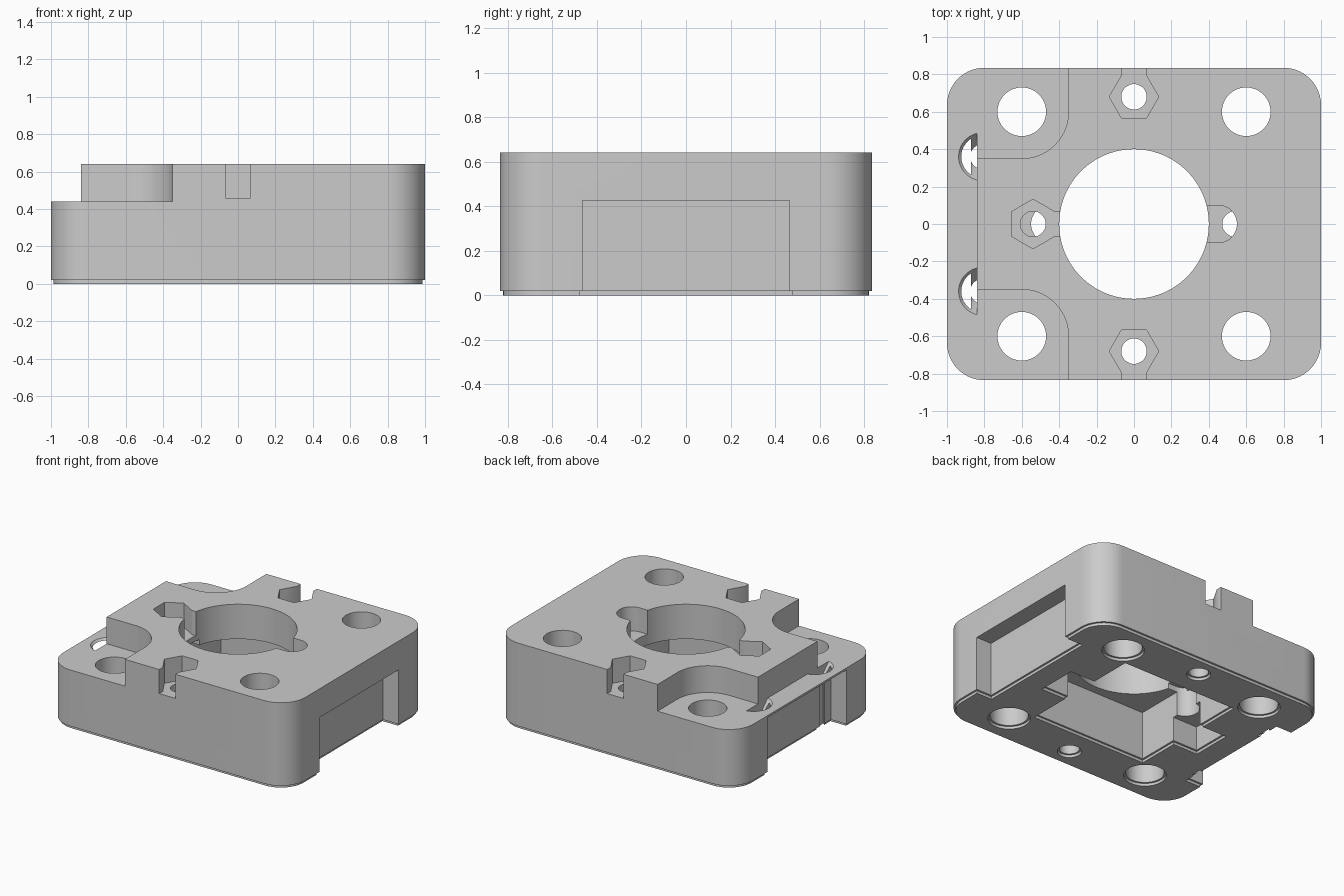
import bpy, bmesh
from math import cos, sin, pi, acos

cube = bpy.data.objects.get("Cube")
if cube:
    bpy.data.objects.remove(cube, do_unlink=True)

grey = bpy.data.materials.new("plain grey")
grey.use_nodes = True
colour = (0.6, 0.6, 0.6, 1)
grey.diffuse_color = colour
grey.node_tree.nodes["Principled BSDF"].inputs["Base Color"].default_value = colour

LIP = 0.014      # inset of the thin bottom layer
LIP_Z = 0.02
HIGH = 0.8       # safely above the top
LOW = -0.1       # safely below the bottom


def circle(x, y, r, n=64, start=0.0):
    return [(x + r * cos(start + 2 * pi * i / n), y + r * sin(start + 2 * pi * i / n)) for i in range(n)]


def rect(x0, x1, y0, y1):
    return [(x0, y0), (x1, y0), (x1, y1), (x0, y1)]


def rounded(x0, x1, y0, y1, r, n=14):
    centres = [(x1 - r, y1 - r), (x0 + r, y1 - r), (x0 + r, y0 + r), (x1 - r, y0 + r)]
    return [(cx + r * cos((q + i / n) * pi / 2), cy + r * sin((q + i / n) * pi / 2))
            for q, (cx, cy) in enumerate(centres) for i in range(n + 1)]


def loft(name, levels):
    """Solid through outlines of equal point count, given as (outline, z)."""
    bm = bmesh.new()
    rings = [[bm.verts.new((x, y, z)) for x, y in pts] for pts, z in levels]
    for a, b in zip(rings, rings[1:]):
        for i in range(len(a)):
            j = (i + 1) % len(a)
            bm.faces.new((a[i], a[j], b[j], b[i]))
    bm.faces.new(rings[0][::-1])
    bm.faces.new(rings[-1])
    bmesh.ops.recalc_face_normals(bm, faces=bm.faces)
    mesh = bpy.data.meshes.new(name)
    bm.to_mesh(mesh)
    bm.free()
    obj = bpy.data.objects.new(name, mesh)
    bpy.context.collection.objects.link(obj)
    return obj


def cut(levels):
    cutter = loft("cutter", levels)
    cutter.hide_render = True
    mod = body.modifiers.new("cut", "BOOLEAN")
    mod.operation = "DIFFERENCE"
    mod.solver = "EXACT"
    mod.object = cutter
    bpy.context.view_layer.objects.active = body
    bpy.ops.object.modifier_apply(modifier=mod.name)
    bpy.data.objects.remove(cutter, do_unlink=True)


def cut_prism(pts, z0, z1):
    cut([(pts, z0), (pts, z1)])


def cut_from_below(wide, pts, z1):
    cut([(wide, LOW), (wide, LIP_Z), (pts, LIP_Z), (pts, z1)])


# Main block with a slightly inset bottom layer
outer = rounded(-1, 1, -0.835, 0.835, 0.2)
inner = rounded(-1 + LIP, 1 - LIP, -0.835 + LIP, 0.835 - LIP, 0.2 - LIP)
body = loft("mount_block", [(inner, 0), (inner, LIP_Z), (outer, LIP_Z), (outer, 0.64)])

# Lowered edge strip and lowered corners
cut_prism(rect(-1.2, -0.84, -1, 1), 0.44, HIGH)
for s in (-1, 1):
    y0, y1 = sorted((s * 0.35, s * 1.6))
    cut_prism(rounded(-1.8, -0.35, y0, y1, 0.25), 0.44, HIGH)

# Open recesses in both ends
for s in (-1, 1):
    def end(e):
        x0, x1 = sorted((s * (0.872 - e), s * 1.2))
        return rect(x0, x1, -0.465 - e, 0.465 + e)
    cut_from_below(end(LIP), end(0), 0.425)

# Square pocket underneath with a shallow notch on each end
def pocket(e):
    return rect(-0.465 - e, 0.465 + e, -0.465 - e, 0.465 + e)


def notch(e):
    return rect(-0.67 - e, 0.67 + e, -0.14 - e, 0.14 + e)


cut_from_below(pocket(LIP), pocket(0), 0.38)
cut_from_below(notch(LIP), notch(0), 0.2)

# Central bore
cut_prism(circle(0, 0, 0.4, 96), 0.3, HIGH)

# Corner holes
for x in (-0.6, 0.6):
    for y in (-0.6, 0.6):
        cut_from_below(circle(x, y, 0.13 + LIP), circle(x, y, 0.13), HIGH)

# Edge screw holes with hexagonal nut traps open to the sides
for s in (-1, 1):
    y = s * 0.68
    cut_from_below(circle(0, y, 0.068 + LIP, 40), circle(0, y, 0.068, 40), HIGH)
    cut_prism(circle(0, y, 0.132, 6), 0.46, HIGH)
    y0, y1 = sorted((y, s * 1.0))
    cut_prism(rect(-0.067, 0.067, y0, y1), 0.46, HIGH)

# Nut trap beside the bore, meeting a slot from below
cut_prism(circle(-0.54, 0, 0.132, 6, pi / 6), 0.46, HIGH)
cut_prism(rect(-0.5, -0.3, -0.067, 0.067), 0.46, HIGH)
cut_prism(circle(-0.54, 0, 0.068, 40), 0.4, HIGH)
cut_prism(rounded(-0.55, -0.2, -0.1, 0.1, 0.099), 0.15, 0.42)

# Slot on the opposite side, meeting a screw hole from below
cut_prism(rounded(0.2, 0.55, -0.1, 0.1, 0.099), 0.46, HIGH)
cut_prism(circle(0.54, 0, 0.068, 40), 0.15, 0.5)

# Half-round countersunk grooves in the lowered strip
def half_round(y, r, n=32):
    a = acos(0.03 / r)
    return [(-0.81 + r * cos(pi - a + 2 * a * i / n), y + r * sin(pi - a + 2 * a * i / n)) for i in range(n + 1)]


for y in (-0.36, 0.36):
    small, large = half_round(y, 0.066), half_round(y, 0.128)
    cut([(small, LOW), (small, 0.375), (large, 0.44), (large, 0.5)])

# Finish
body.data.materials.clear()
body.data.materials.append(grey)
for poly in body.data.polygons:
    poly.material_index = 0
bpy.ops.object.select_all(action="DESELECT")
body.select_set(True)
bpy.context.view_layer.objects.active = body
bpy.ops.object.shade_smooth_by_angle(angle=pi / 6)
